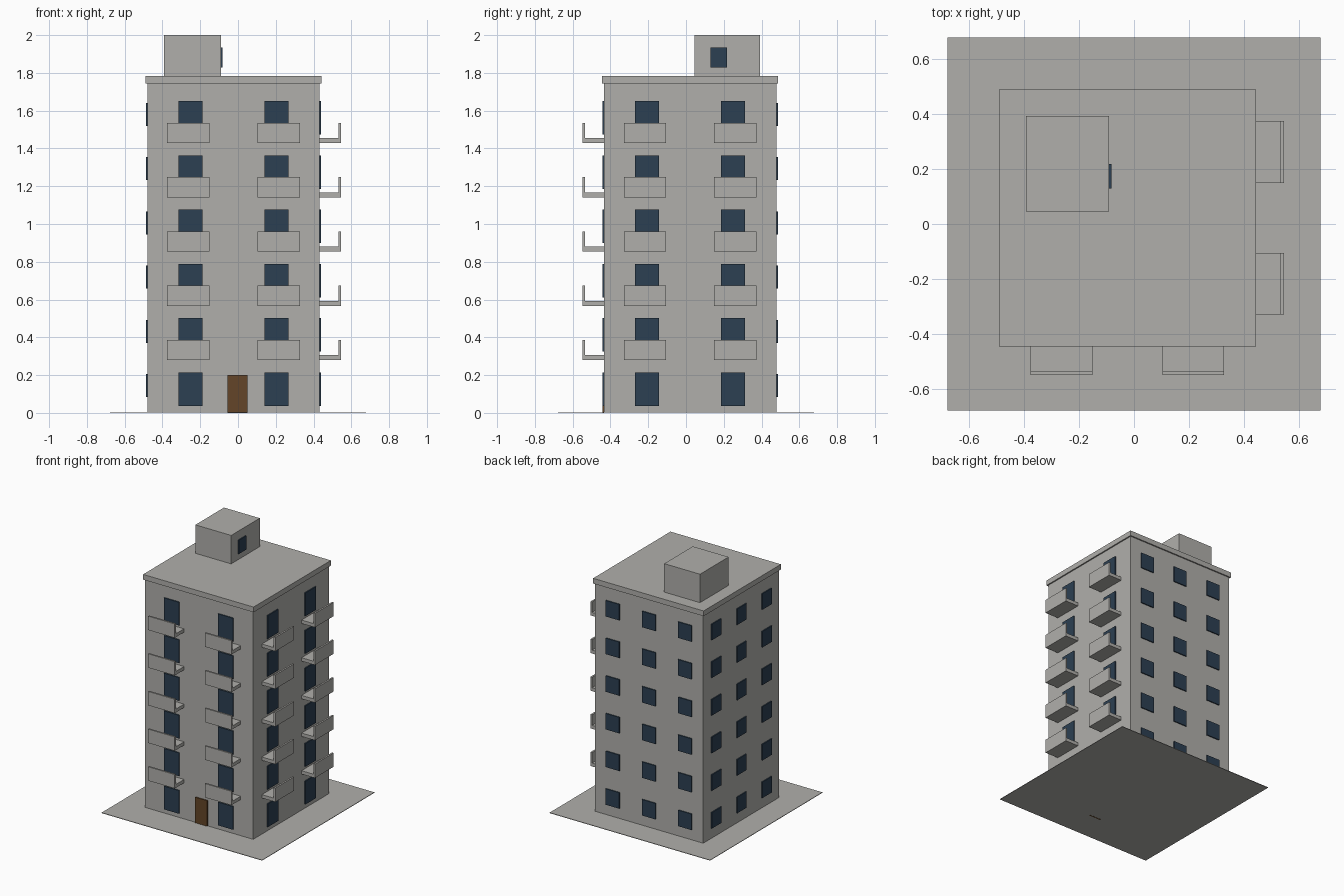
import bpy
import bmesh

cube = bpy.data.objects.get("Cube")
if cube:
    bpy.data.objects.remove(cube, do_unlink=True)


def material(name, color):
    mat = bpy.data.materials.new(name)
    mat.use_nodes = True
    mat.diffuse_color = (*color, 1)
    bsdf = mat.node_tree.nodes["Principled BSDF"]
    bsdf.inputs["Base Color"].default_value = (*color, 1)
    bsdf.inputs["Roughness"].default_value = 0.8
    return mat


CONCRETE = material("warm grey concrete", (0.434, 0.429, 0.407))
GLASS = material("dark blue glass", (0.025, 0.05, 0.084))
WOOD = material("brown wood", (0.125, 0.06, 0.021))


def box(name, low, high, mat):
    """Box between two corners."""
    bm = bmesh.new()
    bmesh.ops.create_cube(bm, size=1)
    for v in bm.verts:
        v.co = [high[i] if v.co[i] > 0 else low[i] for i in range(3)]
    mesh = bpy.data.meshes.new(name)
    bm.to_mesh(mesh)
    bm.free()
    mesh.materials.append(mat)
    obj = bpy.data.objects.new(name, mesh)
    bpy.context.collection.objects.link(obj)
    return obj


CX, CY, HALF = -0.024, 0.022, 0.456    # tower centre and half width
WALL_TOP, ROOF_TOP = 1.743, 1.783
FLOORS, PITCH = 6, 0.2872
PLATE = 0.008


def wall_box(name, side, along, width, near, far, z0, z1, mat):
    """Box on one wall: offset along the wall, distances out from it."""
    a0, a1 = along - width / 2, along + width / 2
    d0, d1 = HALF + near, HALF + far
    x, y = {
        "front": ((a0, a1), (-d1, -d0)),
        "back": ((a0, a1), (d0, d1)),
        "right": ((d0, d1), (a0, a1)),
        "left": ((-d1, -d0), (a0, a1)),
    }[side]
    return box(name, (CX + x[0], CY + y[0], z0), (CX + x[1], CY + y[1], z1), mat)


# Ground, tower, roof slab
box("ground_plate", (-0.677, -0.677, 0.001), (0.677, 0.677, 0.005), CONCRETE)
box("tower_walls", (CX - HALF, CY - HALF, 0.003), (CX + HALF, CY + HALF, WALL_TOP), CONCRETE)
R = HALF + 0.01
box("roof_slab", (CX - R, CY - R, WALL_TOP), (CX + R, CY + R, ROOF_TOP), CONCRETE)

# Rooftop room with its window
box("rooftop_room", (-0.392, 0.046, ROOF_TOP), (-0.09, 0.391, 2.0), CONCRETE)
box("rooftop_window", (-0.091, 0.129, 1.829), (-0.082, 0.217, 1.934), GLASS)

# Entrance
wall_box("entrance_door", "front", 0.021, 0.104, -0.001, PLATE, 0, 0.2, WOOD)

for floor in range(FLOORS):
    lift = floor * PITCH
    # Tall windows and balconies on the front and right
    for side in ("front", "right"):
        for sign in (-1, 1):
            tag = f"{side}_{floor}_{'a' if sign < 0 else 'b'}"
            wall_box("tall_window_" + tag, side, sign * 0.228, 0.127,
                     -0.001, PLATE, 0.037 + lift, 0.214 + lift, GLASS)
            if floor:
                z = 0.28 + lift - PITCH
                wall_box("balcony_slab_" + tag, side, sign * 0.239, 0.224,
                         -0.001, 0.1, z, z + 0.026, CONCRETE)
                wall_box("balcony_parapet_" + tag, side, sign * 0.239, 0.224,
                         0.1, 0.113, z, z + 0.106, CONCRETE)
    # Small windows on the back and left
    for side in ("back", "left"):
        for column in (-1, 0, 1):
            wall_box(f"small_window_{side}_{floor}_{column + 1}", side, column * 0.304, 0.114,
                     -0.001, PLATE, 0.083 + lift, 0.205 + lift, GLASS)
